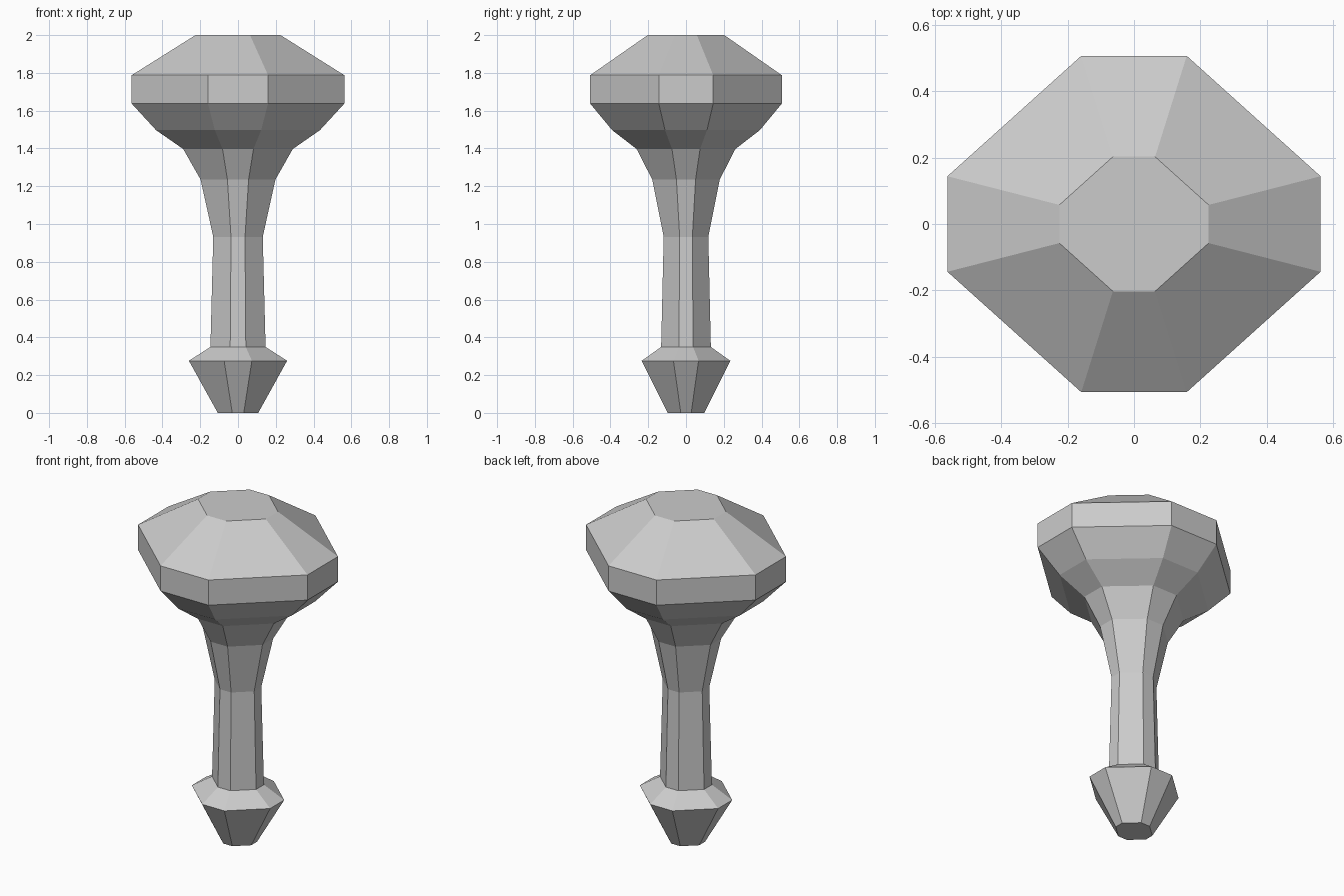
import bpy
import bmesh

cube = bpy.data.objects.get("Cube")
if cube:
    bpy.data.objects.remove(cube, do_unlink=True)

# Single plain grey for the whole part
grey = bpy.data.materials.new("plain grey")
grey.use_nodes = True
colour = (0.6, 0.6, 0.6, 1)
grey.diffuse_color = colour
grey.node_tree.nodes["Principled BSDF"].inputs["Base Color"].default_value = colour

# Octagonal section: wide sides on the diagonals, narrow ones on the axes
SX, SY = 0.5625, 0.507
CX, CY = 0.159, 0.144
SECTION = [(SX, -CY), (SX, CY), (CX, SY), (-CX, SY),
           (-SX, CY), (-SX, -CY), (-CX, -SY), (CX, -SY)]

# Half width and height, from the pointed foot up to the flat crown
PROFILE = [(0.107, 0), (0.26, 0.276), (0.146, 0.349), (0.131, 0.932),
           (0.198, 1.235), (0.29, 1.397), (0.434, 1.497),
           (SX, 1.637), (SX, 1.788), (0.225, 2)]


def loft(name, section, profile, material):
    """Stack scaled copies of the section and skin them with flat faces."""
    bm = bmesh.new()
    rings = [[bm.verts.new((x * w / SX, y * w / SX, z)) for x, y in section]
             for w, z in profile]
    n = len(section)
    for low, high in zip(rings, rings[1:]):
        for i in range(n):
            j = (i + 1) % n
            bm.faces.new((low[i], low[j], high[j], high[i]))
    bm.faces.new(rings[0][::-1])
    bm.faces.new(rings[-1])
    mesh = bpy.data.meshes.new(name)
    bm.to_mesh(mesh)
    bm.free()
    mesh.materials.append(material)
    obj = bpy.data.objects.new(name, mesh)
    bpy.context.collection.objects.link(obj)
    return obj


loft("faceted_knob", SECTION, PROFILE, grey)
